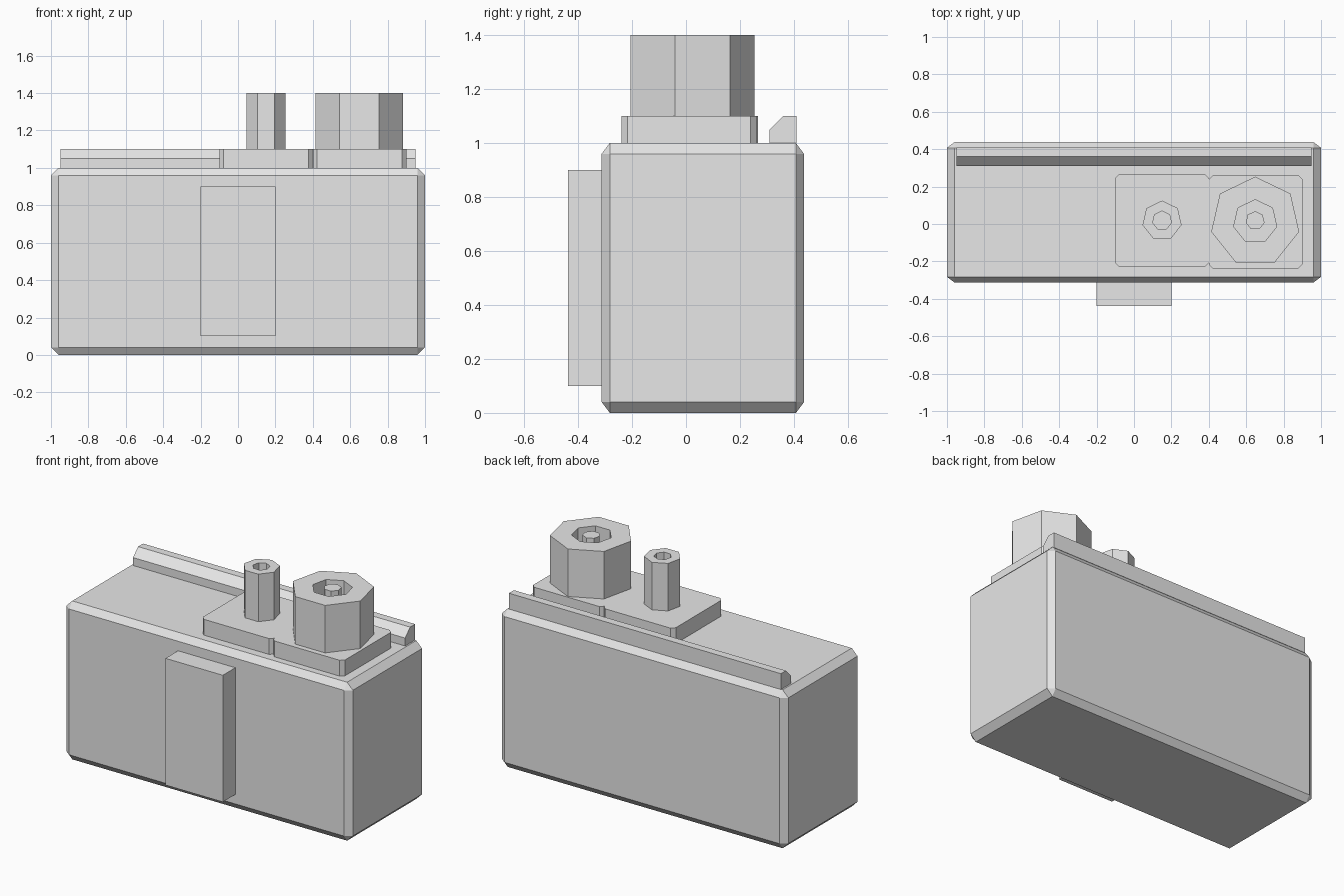
import bpy, bmesh
from math import sin, cos, pi
from mathutils import Vector

if "Cube" in bpy.data.objects:
    bpy.data.objects.remove(bpy.data.objects["Cube"], do_unlink=True)

grey = bpy.data.materials.new("plain_grey")
grey.use_nodes = True
grey.diffuse_color = (0.8, 0.8, 0.8, 1)
grey.node_tree.nodes["Principled BSDF"].inputs["Base Color"].default_value = (0.8, 0.8, 0.8, 1)


def finish(name, bm):
    bmesh.ops.recalc_face_normals(bm, faces=bm.faces)
    mesh = bpy.data.meshes.new(name)
    bm.to_mesh(mesh)
    bm.free()
    mesh.materials.append(grey)
    obj = bpy.data.objects.new(name, mesh)
    bpy.context.collection.objects.link(obj)
    return obj


def box(name, low, high, chamfer=0, upright_only=False, squash=1):
    """Box between two corners; chamfers all edges or only the upright ones."""
    low, high = Vector(low), Vector(high)
    size, mid = high - low, (low + high) / 2
    size.y /= squash
    bm = bmesh.new()
    bmesh.ops.create_cube(bm, size=1)
    bmesh.ops.scale(bm, vec=size, verts=bm.verts)
    if chamfer:
        edges = [e for e in bm.edges if not upright_only
                 or abs(e.verts[0].co.z - e.verts[1].co.z) > 0.01]
        bmesh.ops.bevel(bm, geom=edges, offset=chamfer, segments=1,
                        affect='EDGES', clamp_overlap=True)
    bmesh.ops.scale(bm, vec=(1, squash, 1), verts=bm.verts)
    bmesh.ops.translate(bm, vec=mid, verts=bm.verts)
    return finish(name, bm)


def prism(name, profile, direction):
    """Extrude a closed profile along a direction."""
    bm = bmesh.new()
    face = bm.faces.new([bm.verts.new(p) for p in profile])
    new = bmesh.ops.extrude_face_region(bm, geom=[face], use_keep_orig=True)["geom"]
    bmesh.ops.translate(bm, vec=direction, verts=[v for v in new if isinstance(v, bmesh.types.BMVert)])
    return finish(name, bm)


def heptagon(x, y, z, radius):
    return [(x + radius * sin(2 * pi * i / 7), y + radius * cos(2 * pi * i / 7), z)
            for i in range(7)]


def tube(name, x, y, bottom, top, outer, inner):
    """Seven-sided tube with an open bore."""
    bm = bmesh.new()
    rings = [[bm.verts.new(p) for p in heptagon(x, y, z, r)]
             for r, z in ((outer, bottom), (outer, top), (inner, top), (inner, bottom))]
    for a, b in zip(rings, rings[1:] + rings[:1]):
        for i in range(7):
            j = (i + 1) % 7
            bm.faces.new((a[i], a[j], b[j], b[i]))
    return finish(name, bm)


# Chamfered main body and the raised front plate
box("body", (-1, -0.3125, 0), (1, 0.4375, 1), chamfer=0.04, squash=0.75)
box("front_plate", (-0.2, -0.4375, 0.1), (0.2, -0.3, 0.9))

# Two mounting pads side by side on top
box("small_pad", (-0.1, -0.23, 1), (0.4, 0.267, 1.1), chamfer=0.022, upright_only=True)
box("large_pad", (0.4, -0.239, 1), (0.9, 0.261, 1.1), chamfer=0.022, upright_only=True)

# Tubes on the pads, with a pin inside the large one
tube("small_tube", 0.15, 0.018, 1.1, 1.4, 0.107, 0.051)
tube("large_tube", 0.648, 0.012, 1.1, 1.4, 0.241, 0.118)
prism("centre_pin", heptagon(0.648, 0.018, 1.1, 0.051), (0, 0, 0.3))

# Rail along the rear top edge with a sloped front
rail = [(0.31, 1), (0.31, 1.05), (0.36, 1.1), (0.41, 1.1), (0.41, 1)]
prism("rear_rail", [(-0.95, y, z) for y, z in rail], (1.9, 0, 0))
